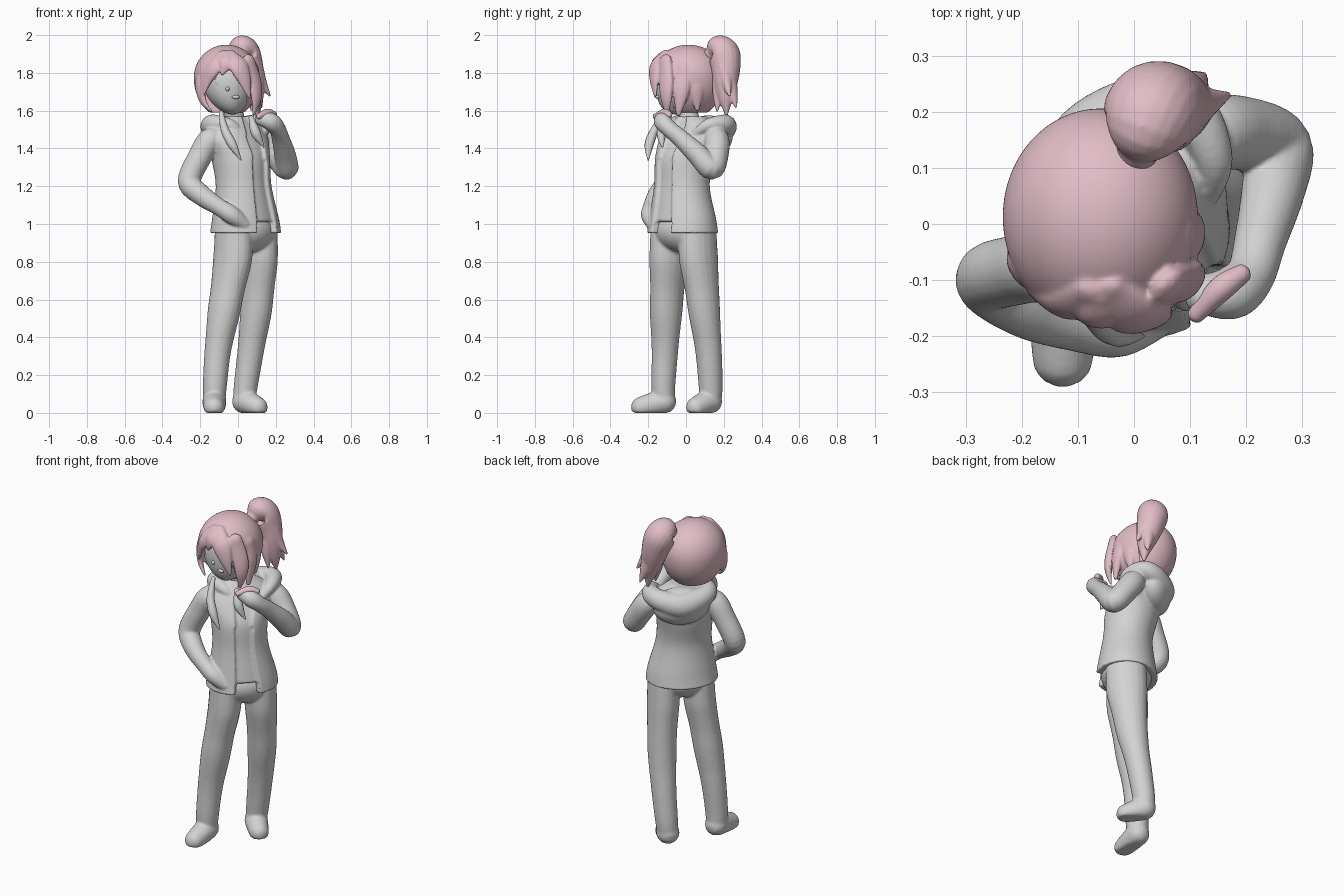
import bpy, bmesh, math
from mathutils import Vector, Matrix

if "Cube" in bpy.data.objects:
    bpy.data.objects.remove(bpy.data.objects["Cube"])

U = Vector((0.7071, 0.7071, 0))    # sideways across the turned body
V = Vector((0.7071, -0.7071, 0))   # forwards from the turned body
TURN = Matrix.Rotation(math.radians(45), 3, 'Z')
HEAD = Vector((-0.055, 0.015, 1.76))


def material(name, rgb):
    m = bpy.data.materials.new(name)
    m.diffuse_color = (*rgb, 1)
    m.use_nodes = True
    m.node_tree.nodes["Principled BSDF"].inputs["Base Color"].default_value = m.diffuse_color
    return m


GREY = material("grey", (0.65, 0.65, 0.65))
PINK = material("pink", (0.76, 0.51, 0.57))


def finish(name, bm, mat):
    bmesh.ops.recalc_face_normals(bm, faces=bm.faces)
    me = bpy.data.meshes.new(name)
    bm.to_mesh(me)
    bm.free()
    me.shade_smooth()
    me.materials.append(mat)
    ob = bpy.data.objects.new(name, me)
    bpy.context.collection.objects.link(ob)
    return ob


def merge(name, parts, mat, voxel, rounds):
    """Melt closed parts into one soft skin."""
    bm = bmesh.new()
    for ob in parts:
        bm.from_mesh(ob.data)
        bpy.data.objects.remove(ob)
    ob = finish(name, bm, mat)
    skin = ob.modifiers.new("skin", 'REMESH')
    skin.mode = 'VOXEL'
    skin.voxel_size = voxel
    skin.use_smooth_shade = True
    soft = ob.modifiers.new("soft", 'SMOOTH')
    soft.factor = 0.5
    soft.iterations = rounds
    return ob


def smooth_path(pts, steps=6):
    """Catmull-Rom samples through tuples of any length."""
    out, n = [], len(pts)
    for i in range(n - 1):
        p = [pts[max(i - 1, 0)], pts[i], pts[i + 1], pts[min(i + 2, n - 1)]]
        for s in range(steps):
            t = s / steps
            out.append([0.5 * (2 * b + (c - a) * t + (2 * a - 5 * b + 4 * c - d) * t * t
                               + (3 * b - a - 3 * c + d) * t ** 3) for a, b, c, d in zip(*p)])
    return out + [list(pts[-1])]


def bridge(bm, rings):
    for a, b in zip(rings, rings[1:]):
        n = len(a)
        for i in range(n):
            j = (i + 1) % n
            bm.faces.new((a[i], a[j], b[j], b[i]))
    bm.faces.new(rings[0])
    bm.faces.new(rings[-1])


def tube(name, pts, mat, flat=1.0, sides=20, deep=0.0):
    """Round-ended limb through (x, y, z, radius); flat squashes it against the head,
    deep stretches its upper part along the body's front-back axis."""
    path = smooth_path(pts)
    cs = [Vector(p[:3]) for p in path]
    rs = [max(p[3], 0.003) for p in path]
    d0, d1 = (cs[0] - cs[1]).normalized(), (cs[-1] - cs[-2]).normalized()
    caps = [(0.98, 0.2), (0.75, 0.66), (0.4, 0.92)]
    start = [(cs[0] + d0 * rs[0] * h, rs[0] * w) for h, w in caps]
    end = [(cs[-1] + d1 * rs[-1] * h, rs[-1] * w) for h, w in reversed(caps)]
    seq = start + list(zip(cs, rs)) + end
    bm, rings, side = bmesh.new(), [], None
    for i, (c, r) in enumerate(seq):
        t = (seq[min(i + 1, len(seq) - 1)][0] - seq[max(i - 1, 0)][0]).normalized()
        side = t.orthogonal() if side is None else side - t * side.dot(t)
        side.normalize()
        up = t.cross(side)
        n = (c - HEAD).normalized()
        ring = []
        for k in range(sides):
            a = 2 * math.pi * k / sides
            o = (side * math.cos(a) + up * math.sin(a)) * r
            o -= n * o.dot(n) * (1 - flat)
            o += V * o.dot(V) * deep * min(max((c.z - .4) / .4, 0), 1)
            p = c + o
            p.z = max(p.z, 0)          # soles stay flat on the floor
            ring.append(bm.verts.new(p))
        rings.append(ring)
    bridge(bm, rings)
    return finish(name, bm, mat)


def ball(name, center, radii, mat, turn=False, shape=None, carve=None):
    bm = bmesh.new()
    bmesh.ops.create_uvsphere(bm, u_segments=64, v_segments=48, radius=1)
    for v in bm.verts:
        p = shape(v.co.copy()) if shape else v.co
        p = Vector([a * b for a, b in zip(p, radii)])
        p = Vector(center) + (TURN @ p if turn else p)
        v.co = carve(p) if carve else p
    return finish(name, bm, mat)


# Trousers flowing into the shoes
trousers = [
    tube("right_leg", [(-.022, -.088, .96, .088), (-.028, -.09, .82, .09), (-.054, -.099, .66, .083),
                       (-.077, -.106, .52, .082), (-.108, -.112, .32, .07), (-.122, -.12, .15, .064),
                       (-.125, -.118, .08, .06)], GREY, deep=0.28),
    tube("left_leg", [(.108, .06, .96, .088), (.108, .066, .82, .09), (.102, .084, .66, .083),
                      (.093, .098, .52, .08), (.066, .12, .32, .07), (.042, .13, .15, .064),
                      (.034, .13, .08, .06)], GREY, deep=0.28),
    ball("hips", (.043, -.015, .965), (.168, .14, .12), GREY, turn=True),
    tube("right_shoe", [(-.125, -.115, .06, .064), (-.125, -.17, .048, .062), (-.127, -.237, .03, .055)], GREY),
    tube("left_shoe", [(.032, .128, .06, .064), (.065, .093, .048, .062), (.103, .055, .03, .055)], GREY)]
merge("trousers", trousers, GREY, 0.008, 4)

# Jacket body: turned ellipses (z, cx, cy, half width, half depth), sunk where it opens on the shirt
rows = [(.952, .04, -.018, .202, .174), (1.03, .04, -.018, .19, .162), (1.2, .03, -.022, .155, .14),
        (1.35, .014, -.008, .16, .15), (1.45, .0, .02, .185, .13), (1.52, -.005, .035, .15, .1),
        (1.57, -.01, .03, .08, .07)]
bm, rings, sides = bmesh.new(), [], 120
for z, cx, cy, a, b in smooth_path(rows, 8):
    gap = 0.35 - max(0, z - 1.25) * 0.4
    ring = []
    for k in range(sides):
        t = 2 * math.pi * k / sides
        opened = min(t, 2 * math.pi - t) < gap
        s = (0.07 if z < 1.015 else 0.018) if opened else 0
        p = Vector((cx, cy, z))
        ring.append(bm.verts.new(p + U * (a - s) * math.sin(t) + V * (b - s) * math.cos(t)))
    rings.append(ring)
bridge(bm, rings)
body = finish("jacket_body", bm, GREY)

# Hood lying on the back
half = [(.07, .11, 1.47, .02), (.13, .07, 1.52, .035), (.16, -.02, 1.53, .05), (.115, -.08, 1.51, .06)]
loop = half + [(0, -.105, 1.485, .075)] + [(-u, v, z, r) for u, v, z, r in reversed(half)]
rim = tube("hood_rim", [((u + v) * .7071, .07 + (u - v) * .7071, z, r) for u, v, z, r in loop], GREY)
pouch = ball("hood_pouch", (-.05, .118, 1.465), (.16, .09, .11), GREY, turn=True)

# Arms: one hand in the pocket, one fist raised by the chin
right_arm = tube("right_arm", [(-.10, -.05, 1.46, .055), (-.15, -.07, 1.44, .066), (-.2, -.08, 1.36, .063),
                               (-.258, -.1, 1.225, .061), (-.19, -.15, 1.15, .055), (-.1, -.182, 1.09, .046),
                               (-.03, -.19, 1.045, .048), (.03, -.175, 1.0, .036)], GREY)
left_arm = tube("left_arm", [(.09, .12, 1.47, .05), (.14, .16, 1.45, .066), (.2, .16, 1.37, .066),
                             (.257, .135, 1.295, .062), (.248, .06, 1.37, .057), (.225, -.03, 1.455, .047),
                             (.208, -.09, 1.505, .044), (.175, -.122, 1.54, .048), (.125, -.126, 1.555, .037)],
                GREY)
merge("jacket", [body, rim, pouch, right_arm, left_arm], GREY, 0.0065, 3)
tube("raised_fingers", [(.19, -.09, 1.578, .018), (.155, -.115, 1.587, .023), (.112, -.16, 1.57, .016)],
     PINK, sides=12)

# Drawstrings
tube("right_drawstring", [(-.09, -.11, 1.59, .012), (-.07, -.165, 1.5, .022),
                          (-.03, -.195, 1.42, .024), (.015, -.2, 1.34, .004)], GREY, sides=12)
tube("left_drawstring", [(.07, -.11, 1.56, .014), (.095, -.13, 1.48, .026), (.135, -.125, 1.41, .005)],
     GREY, sides=12)


# Head and face
def chin(p):
    if p.z < 0:
        p.x *= 1 - 0.22 * p.z ** 2
        p.x += 0.15 * p.z ** 2
        p.y -= 0.22 * p.z ** 2
    return p


tube("neck", [(-.01, .03, 1.5, .055), (-.03, .0, 1.64, .05)], GREY)
ball("head", (-.05, -.02, 1.745), (.135, .142, .165), GREY, shape=chin)
ball("nose", (-.055, -.16, 1.715), (.01, .012, .012), GREY)
ball("mouth", (-.012, -.15, 1.672), (.02, .01, .01), GREY)
for name, x in (("right_eye", -.10), ("left_eye", -.01)):
    ball(name, (x, -.143, 1.755), (.022, .008, .024), GREY)


# Hair: a cap hollowed around the face, melted together with its locks
def face_hollow(p):
    p.z = max(p.z, 1.59)
    if p.y < -.04 and ((p.x + .07) / .112) ** 2 + ((p.z - 1.68) / .135) ** 2 < 1:
        p.y = -.05
    return p


hair = [ball("hair_cap", (-.06, .013, 1.775), (.174, .193, .174), PINK, carve=face_hollow,
             shape=lambda p: Vector((p.x, p.y, p.z * (1.25 if p.z < 0 else 1))))]
locks = {
    "sweeping_fringe": [(-.04, -.12, 1.9, .03), (.0, -.16, 1.84, .052), (.035, -.168, 1.76, .037),
                        (.06, -.162, 1.67, .008)],
    "right_fringe": [(-.08, -.125, 1.89, .035), (-.125, -.143, 1.83, .042), (-.165, -.125, 1.76, .032),
                     (-.18, -.12, 1.69, .008)],
    "middle_fringe": [(-.06, -.135, 1.89, .03), (-.065, -.165, 1.85, .038), (-.085, -.172, 1.79, .008)],
    "left_side_lock": [(.06, -.11, 1.86, .04), (.09, -.105, 1.75, .045), (.098, -.105, 1.66, .034),
                       (.085, -.1, 1.58, .01)],
    "left_back_lock": [(.085, -.02, 1.82, .045), (.1, -.025, 1.71, .046), (.1, -.04, 1.585, .014)],
    "left_ear_lock": [(.07, .06, 1.82, .045), (.085, .06, 1.72, .043), (.075, .06, 1.61, .014)],
    "right_side_lock": [(-.165, -.085, 1.84, .04), (-.2, -.08, 1.74, .04), (-.185, -.095, 1.65, .026),
                        (-.145, -.115, 1.6, .01)],
}
for name, pts in locks.items():
    hair.append(tube(name, pts, PINK, flat=0.5, sides=16))
merge("hair", hair, PINK, 0.006, 4)

# Ponytail with loose tips
tail = [
    tube("tail_main", [(.008, .135, 1.9, .04), (.02, .17, 1.922, .077), (.034, .2, 1.895, .087),
                       (.056, .21, 1.83, .079), (.08, .21, 1.74, .062), (.097, .21, 1.66, .038),
                       (.108, .215, 1.58, .008)], PINK),
    tube("tail_outer_tip", [(.09, .2, 1.83, .045), (.125, .215, 1.75, .028), (.168, .23, 1.68, .007)], PINK),
    tube("tail_back_tip", [(.08, .215, 1.8, .05), (.1, .24, 1.71, .034), (.125, .265, 1.62, .007)], PINK),
    tube("tail_inner_tip", [(.07, .19, 1.78, .05), (.075, .17, 1.69, .03), (.09, .165, 1.6, .007)], PINK)]
merge("ponytail", tail, PINK, 0.006, 3)
